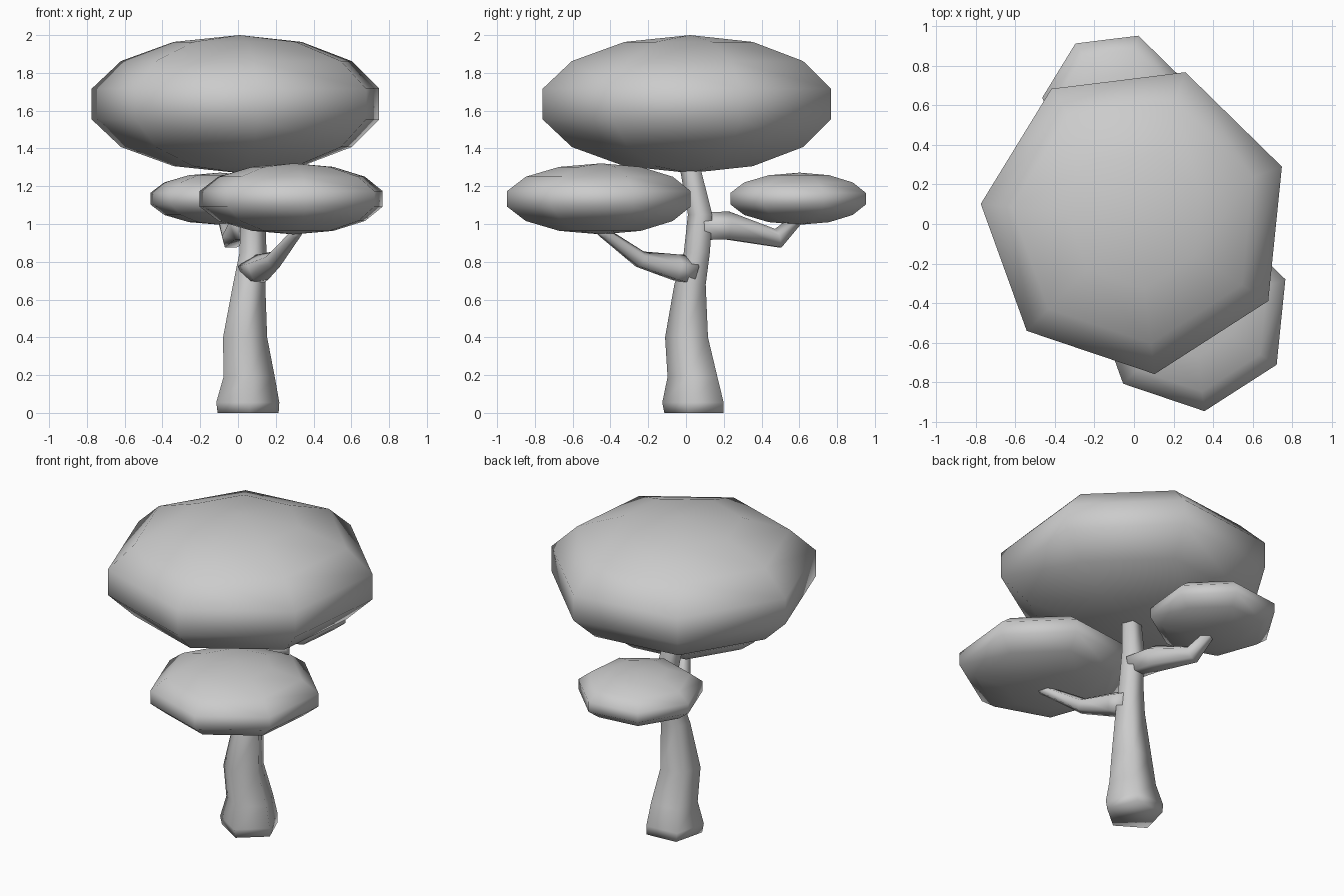
import bpy, bmesh
from math import sin, cos, atan2, radians, hypot
from mathutils import Vector, Matrix

if "Cube" in bpy.data.objects:
    bpy.data.objects.remove(bpy.data.objects["Cube"])


def finish(bm, name):
    bmesh.ops.recalc_face_normals(bm, faces=bm.faces[:])
    for f in bm.faces:
        f.smooth = True
    mesh = bpy.data.meshes.new(name)
    bm.to_mesh(mesh)
    bm.free()
    obj = bpy.data.objects.new(name, mesh)
    bpy.context.collection.objects.link(obj)
    return obj


def canopy(name, centre, radius, half_height):
    """Flattened seven-sided sphere, first corner turned to 19.9 degrees."""
    bm = bmesh.new()
    bmesh.ops.create_uvsphere(bm, u_segments=7, v_segments=7, radius=1)
    v = next(v for v in bm.verts if hypot(v.co.x, v.co.y) > 0.3)
    turn = radians(19.9) - atan2(v.co.y, v.co.x)
    bm.transform(Matrix.Translation(centre)
                 @ Matrix.Diagonal((radius, radius, half_height, 1))
                 @ Matrix.Rotation(turn, 4, 'Z'))
    return finish(bm, name)


def limb(name, stations, level=False, start=-14):
    """Five-sided tapered tube through (x, y, z, radius) stations."""
    pts = [Vector(s[:3]) for s in stations]
    bm = bmesh.new()
    rings = []
    for i, (p, s) in enumerate(zip(pts, stations)):
        d = Vector()
        if i:
            d += (p - pts[i - 1]).normalized()
        if i < len(pts) - 1:
            d += (pts[i + 1] - p).normalized()
        q = Vector((0, 0, 1)).rotation_difference(d) if level else d.to_track_quat('Z', 'Y')
        ring = []
        for k in range(5):
            a = radians(start + 72 * k)
            off = Vector((s[3] * cos(a), s[3] * sin(a), 0))
            ring.append(bm.verts.new(p + (off if level else q @ off)))
        rings.append(ring)
    for a, b in zip(rings, rings[1:]):
        for k in range(5):
            n = (k + 1) % 5
            bm.faces.new((a[k], a[n], b[n], b[k]))
    bm.faces.new(rings[0][::-1])
    bm.faces.new(rings[-1])
    return finish(bm, name)


# Foliage
canopy("top_canopy", (0.008, 0.022, 1.635), 0.807, 0.365)
canopy("front_canopy", (0.295, -0.45, 1.133), 0.513, 0.188)
canopy("back_canopy", (-0.096, 0.602, 1.134), 0.379, 0.138)

# Trunk
limb("trunk", [(0.05, 0.055, 0, 0.17), (0.048, 0.05, 0.055, 0.176),
               (0.056, 0.045, 0.19, 0.143), (0.035, 0.012, 0.40, 0.123),
               (0.057, 0.028, 0.68, 0.09), (0.078, 0.063, 0.85, 0.075),
               (0.077, 0.08, 1.05, 0.07), (0.045, 0.03, 1.28, 0.06),
               (0.04, 0.015, 1.34, 0.057)], level=True)

# Branches
limb("front_branch", [(0.075, 0.03, 0.75, 0.085), (0.115, -0.05, 0.765, 0.075),
                      (0.19, -0.24, 0.81, 0.048), (0.305, -0.43, 0.95, 0.031),
                      (0.33, -0.47, 0.98, 0.026)], start=90)
limb("back_branch", [(0.07, 0.08, 0.98, 0.08), (0.03, 0.22, 0.985, 0.082),
                     (-0.035, 0.485, 0.92, 0.056), (-0.078, 0.59, 1.025, 0.033)],
     start=90)
